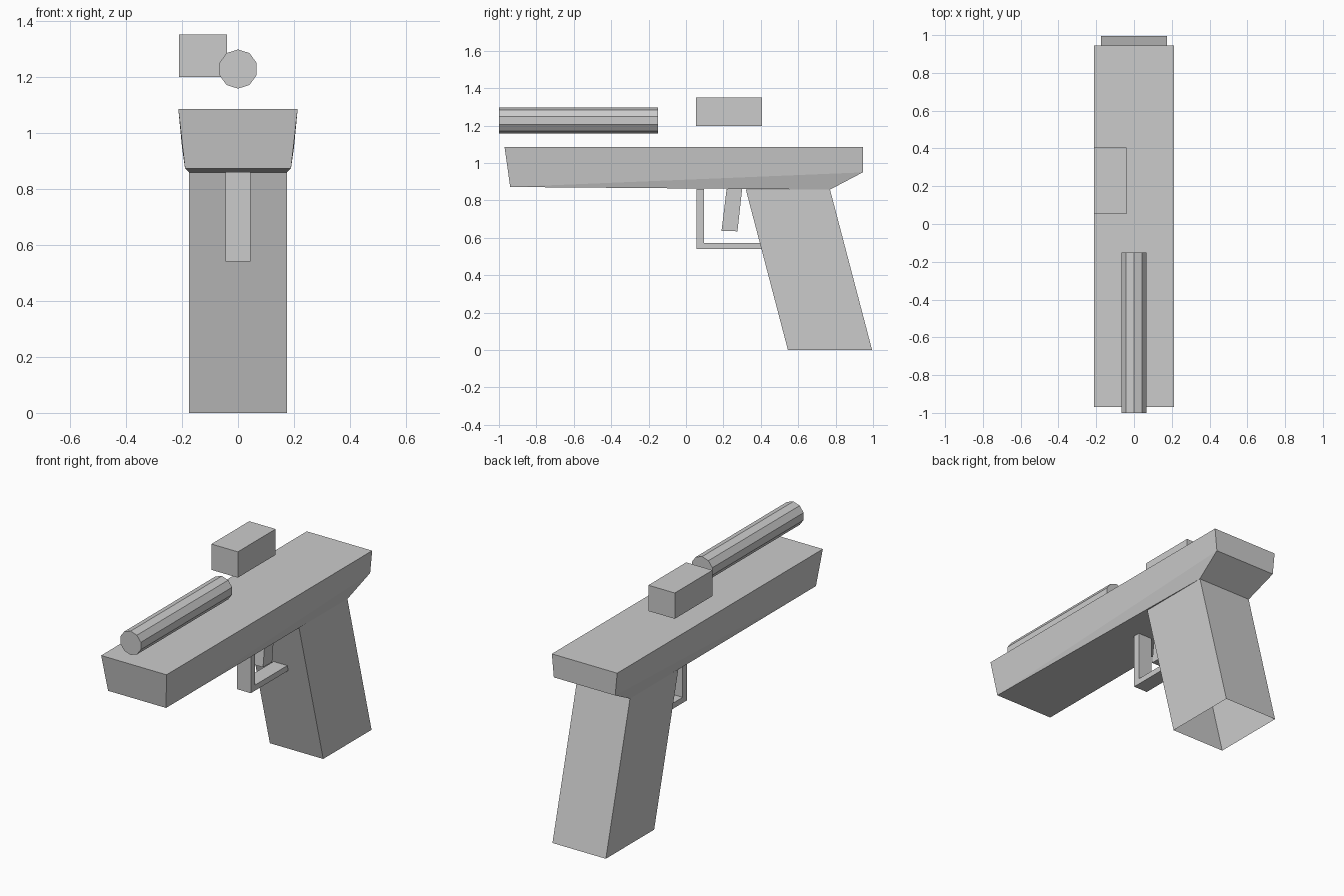
import bpy, bmesh, math
from mathutils import Matrix

if "Cube" in bpy.data.objects:
    bpy.data.objects.remove(bpy.data.objects["Cube"])

grey = bpy.data.materials.new("plain_grey")
grey.diffuse_color = (0.6, 0.6, 0.6, 1)
grey.use_nodes = True
grey.node_tree.nodes["Principled BSDF"].inputs["Base Color"].default_value = grey.diffuse_color


def finish(name, bm):
    bmesh.ops.recalc_face_normals(bm, faces=bm.faces)
    mesh = bpy.data.meshes.new(name)
    bm.to_mesh(mesh)
    bm.free()
    mesh.materials.append(grey)
    obj = bpy.data.objects.new(name, mesh)
    bpy.context.collection.objects.link(obj)
    return obj


def side_profile(name, points, x0=None):
    """Solid from side points (y, z, half width), spanning both sides of x = 0."""
    bm = bmesh.new()
    left = [bm.verts.new((-w, y, z)) for y, z, w in points]
    right = [bm.verts.new((w, y, z)) for y, z, w in points]
    n = len(points)
    bm.faces.new(left)
    bm.faces.new(right)
    for i in range(n):
        j = (i + 1) % n
        bm.faces.new((left[i], left[j], right[j], right[i]))
    return bm


# Slide: tapered block; each side folds from the front lower to the rear corner
bm = side_profile("slide", [(-0.97, 1.085, 0.213), (0.945, 1.085, 0.213),
                            (0.945, 0.95, 0.2), (0.77, 0.858, 0.175),
                            (-0.94, 0.872, 0.189)])
bm.verts.ensure_lookup_table()
for o in (0, 5):
    bmesh.ops.connect_verts(bm, verts=[bm.verts[o + 2], bm.verts[o + 4]])
finish("slide", bm)

# Grip: slanted sleeve, open at the bottom
bm = side_profile("grip", [(0.32, 0.858, 0.174), (0.77, 0.858, 0.174),
                           (0.995, 0, 0.174), (0.545, 0, 0.174)])
bottom = min(bm.faces, key=lambda f: f.calc_center_median().z)
bmesh.ops.recalc_face_normals(bm, faces=bm.faces)
bmesh.ops.inset_region(bm, faces=[bottom], thickness=0.02)
bmesh.ops.translate(bm, verts=bottom.verts, vec=(0, -0.22, 0.84))
finish("grip", bm)

# Trigger guard: L-shaped strap meeting the grip front
finish("trigger_guard", side_profile("trigger_guard", [
    (y, z, 0.045) for y, z in ((0.055, 0.86), (0.055, 0.54), (0.404, 0.54),
                               (0.395, 0.573), (0.095, 0.573), (0.095, 0.86))]))

# Trigger: leaning bar
finish("trigger", side_profile("trigger", [
    (y, z, 0.03) for y, z in ((0.217, 0.86), (0.30, 0.86),
                              (0.275, 0.635), (0.19, 0.637))]))

# Barrel: ten-sided rod floating above the slide
bm = bmesh.new()
bmesh.ops.create_cone(bm, cap_ends=True, segments=10, radius1=0.07, radius2=0.07,
                      depth=0.85)
bmesh.ops.transform(bm, verts=bm.verts, matrix=Matrix.Translation((0, -0.575, 1.227))
                    @ Matrix.Rotation(math.radians(90), 4, 'X'))
finish("barrel", bm)

# Ejection block: box floating above the left side of the slide
bm = bmesh.new()
bmesh.ops.create_cube(bm, size=1)
bmesh.ops.transform(bm, verts=bm.verts, matrix=Matrix.Translation((-0.125, 0.23, 1.275))
                    @ Matrix.Diagonal((0.172, 0.352, 0.152, 1)))
finish("ejection_block", bm)
